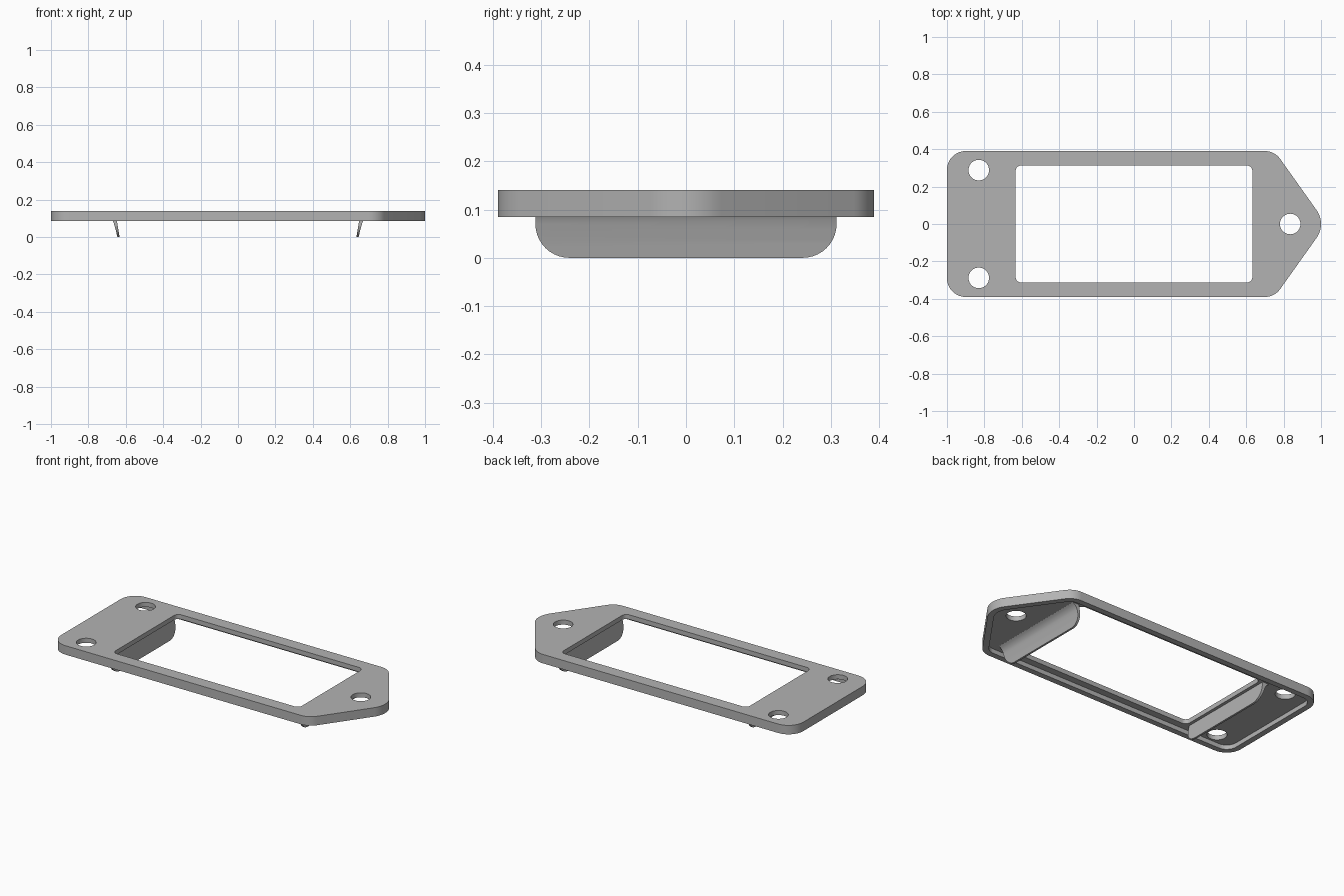
import bpy, bmesh
from math import cos, sin, radians
from mathutils import Vector

cube = bpy.data.objects.get("Cube")
if cube:
    bpy.data.objects.remove(cube, do_unlink=True)

grey = bpy.data.materials.new("plain grey")
grey.use_nodes = True
grey.diffuse_color = (0.45, 0.45, 0.45, 1)
grey.node_tree.nodes["Principled BSDF"].inputs["Base Color"].default_value = grey.diffuse_color


def arc(cx, cy, r, start, end, steps=10):
    angles = [radians(start + (end - start) * i / steps) for i in range(steps + 1)]
    return [(cx + r * cos(a), cy + r * sin(a)) for a in angles]


def rounded_rect(w, h, r, cy=0.0):
    """Half width, half height, corner radius."""
    x, y = w - r, h - r
    return (arc(x, cy + y, r, 0, 90) + arc(-x, cy + y, r, 90, 180)
            + arc(-x, cy - y, r, 180, 270) + arc(x, cy - y, r, 270, 360))


def plate_outline(inset=0.0):
    """Square at one end, a blunt point at the other; the inset is parallel."""
    r, tip, slope = 0.1 - inset, 0.127 - inset, 35.5
    return (arc(0.873, 0, tip, -slope, slope) + arc(0.70, 0.29, r, slope, 90)
            + arc(-0.90, 0.29, r, 90, 180) + arc(-0.90, -0.29, r, 180, 270)
            + arc(0.70, -0.29, r, 270, 360 - slope))


def prism(name, outline, low, high, axis="z"):
    """Extrude a 2D outline along one axis."""
    place = {"x": lambda u, v, d: (d, u, v),
             "y": lambda u, v, d: (u, d, v),
             "z": lambda u, v, d: (u, v, d)}[axis]
    bm = bmesh.new()
    face = bm.faces.new([bm.verts.new(place(u, v, low)) for u, v in outline])
    new = bmesh.ops.extrude_face_region(bm, geom=[face])["geom"]
    verts = [g for g in new if isinstance(g, bmesh.types.BMVert)]
    bmesh.ops.translate(bm, verts=verts, vec=Vector(place(0, 0, high - low)))
    bmesh.ops.recalc_face_normals(bm, faces=bm.faces)
    mesh = bpy.data.meshes.new(name)
    bm.to_mesh(mesh)
    bm.free()
    mesh.materials.append(grey)
    obj = bpy.data.objects.new(name, mesh)
    bpy.context.collection.objects.link(obj)
    return obj


def activate(obj):
    bpy.ops.object.select_all(action="DESELECT")
    obj.select_set(True)
    bpy.context.view_layer.objects.active = obj


def cut(obj, tool, operation="DIFFERENCE"):
    """Apply one boolean and discard the tool."""
    activate(obj)
    mod = obj.modifiers.new("cut", "BOOLEAN")
    mod.operation, mod.solver, mod.object = operation, "EXACT", tool
    bpy.ops.object.modifier_apply(modifier=mod.name)
    bpy.data.objects.remove(tool, do_unlink=True)


def smooth(obj):
    activate(obj)
    bpy.ops.object.shade_smooth_by_angle(angle=radians(30))


TOP, RIM, FLOOR = 0.14, 0.085, 0.112

# Bezel plate: hollow underneath, with a window and three screw holes
bezel = prism("bezel_plate", plate_outline(), RIM, TOP)
cut(bezel, prism("recess", plate_outline(0.035), -0.1, FLOOR))
cut(bezel, prism("window", rounded_rect(0.633, 0.313, 0.03), -0.1, 0.3))
for x, y in ((-0.83, 0.288), (-0.83, -0.288), (0.835, 0)):
    cut(bezel, prism("screw_hole", arc(x, y, 0.055, 0, 350, 35), -0.1, 0.3))
smooth(bezel)

# Retaining clips: tapered, leaning tongues with rounded lower corners
section = [(0.652, 0.115), (0.633, 0), (0.645, 0), (0.653, 0.035), (0.660, 0.06),
           (0.666, 0.08), (0.674, 0.095), (0.686, 0.106), (0.70, 0.115)]
for side, name in ((-1, "right_clip"), (1, "left_clip")):
    clip = prism(name, [(side * x, z) for x, z in section], -0.4, 0.4, "y")
    tongue = rounded_rect(0.312, 0.15, 0.07, 0.15)
    cut(clip, prism("tongue_shape", tongue, -1, 1, "x"), "INTERSECT")
    smooth(clip)
